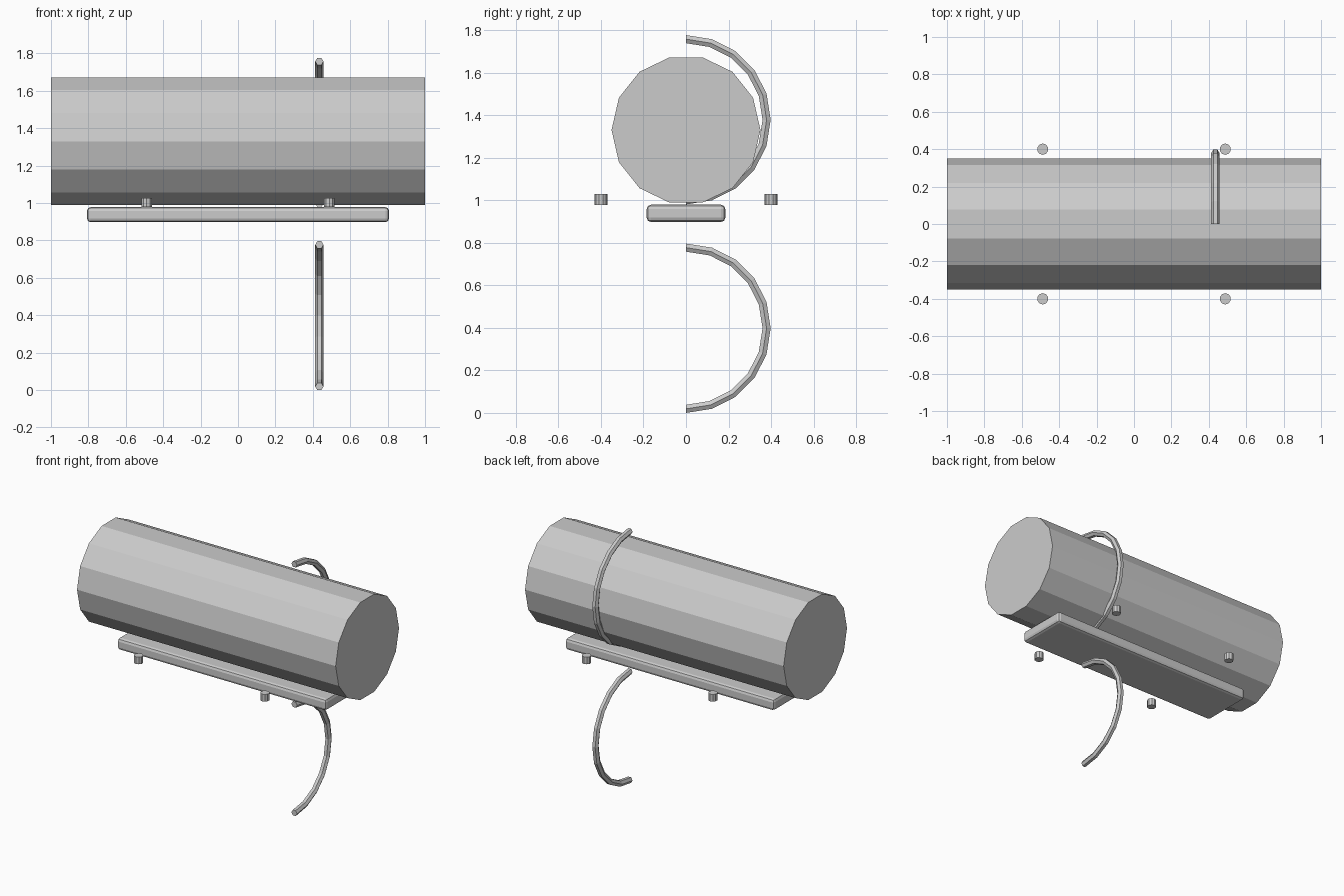
import bpy, bmesh
from math import sin, cos, pi
from mathutils import Vector

if "Cube" in bpy.data.objects:
    bpy.data.objects.remove(bpy.data.objects["Cube"])


def finish(bm, name):
    bmesh.ops.recalc_face_normals(bm, faces=bm.faces)
    mesh = bpy.data.meshes.new(name)
    bm.to_mesh(mesh)
    bm.free()
    obj = bpy.data.objects.new(name, mesh)
    bpy.context.collection.objects.link(obj)
    return obj


def half_ring(name, x, z, radius=0.379, thick=0.022, steps=10, sides=6):
    # hexagonal tube swept through half a circle in the y-z plane
    bm = bmesh.new()
    loops = []
    for i in range(steps + 1):
        a = pi * i / steps
        out = Vector((0, sin(a), cos(a)))
        loop = []
        for j in range(sides):
            b = 2 * pi * j / sides
            p = out * (radius + thick * sin(b)) + Vector((x + thick * cos(b), 0, z))
            loop.append(bm.verts.new(p))
        loops.append(loop)
    for l0, l1 in zip(loops, loops[1:]):
        for j in range(sides):
            k = (j + 1) % sides
            bm.faces.new((l0[j], l0[k], l1[k], l1[j]))
    bm.faces.new(loops[0])
    bm.faces.new(loops[-1])
    return finish(bm, name)


# barrel body: 14-sided cylinder lying along x, corners at front and back
bm = bmesh.new()
N = 14
ends = [[bm.verts.new((x, 0.35 * cos(2 * pi * i / N), 1.33 + 0.35 * sin(2 * pi * i / N)))
         for i in range(N)] for x in (-1, 1)]
for i in range(N):
    k = (i + 1) % N
    bm.faces.new((ends[0][i], ends[0][k], ends[1][k], ends[1][i]))
for e in ends:
    bm.faces.new(e)
finish(bm, "barrel_body")

# base plate with rounded edges
bpy.ops.mesh.primitive_cube_add(size=1, location=(0, 0, 0.938))
plate = bpy.context.object
plate.name = "base_plate"
plate.scale = (1.615, 0.37, 0.081)
bpy.ops.object.transform_apply(location=False, rotation=False, scale=True)
bevel = plate.modifiers.new("edge_bevel", 'BEVEL')
bevel.width = 0.02
bevel.segments = 2

# four small pegs beside the plate
for sx in (-1, 1):
    for sy in (-1, 1):
        bpy.ops.mesh.primitive_cylinder_add(vertices=10, radius=0.03, depth=0.05,
                                            location=(sx * 0.488, sy * 0.4, 1.003))
        bpy.context.object.name = "peg"

# two half hoops
half_ring("lower_hoop", 0.435, 0.398)
half_ring("upper_hoop", 0.435, 1.378)
